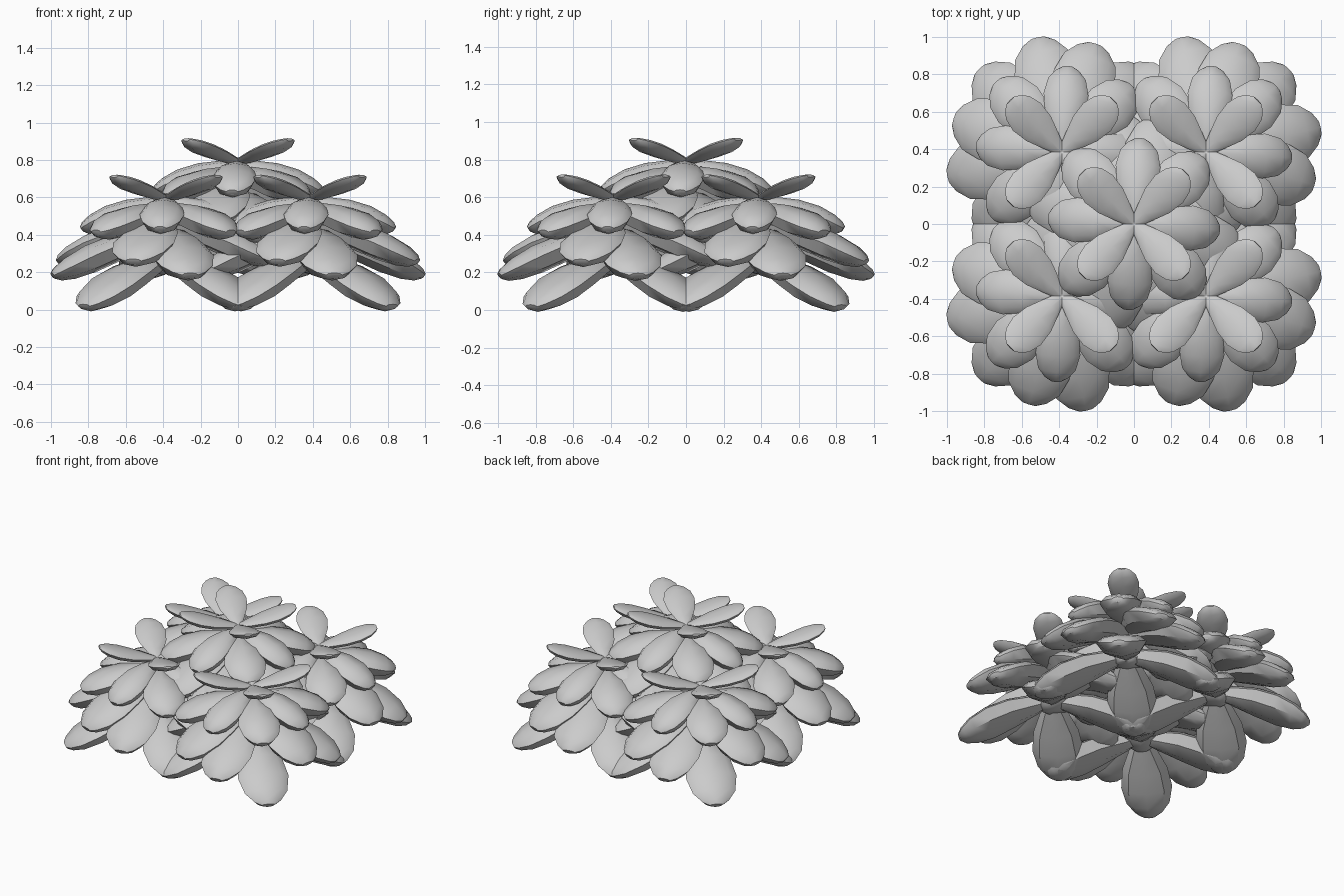
import bpy, bmesh, math
from mathutils import Vector

if "Cube" in bpy.data.objects:
    bpy.data.objects.remove(bpy.data.objects["Cube"])

# fullness along a leaf: (position, width, thickness)
OUTLINE = [(0.0, .22, .5), (.22, .56, .85), (.45, .88, 1.0), (.68, 1.0, 1.05),
           (.86, .84, .85), (.96, .52, .55), (1.0, .26, .25)]
SIDES = 8
KEEL = 1.8  # undersides are fuller than the tops

# tiers: start angle, base z, tip radius, tip z, half width, half thickness, bow
TIERS = [(45, .60, .39, .715, .105, .022, -.005),
         (86, .565, .455, .435, .12, .047, .035),
         (43, .53, .51, .415, .14, .05, .03),
         (73, .47, .60, .26, .17, .052, .035),
         (12, .42, .62, .185, .17, .052, .035),
         (45, .28, .62, .018, .17, .052, .035)]


def add_leaf(bm, origin, angle, z0, r, z1, hw, th, bow):
    out = Vector((math.cos(angle), math.sin(angle), 0))
    side = Vector((-math.sin(angle), math.cos(angle), 0))
    rings = []
    for t, w, k in OUTLINE:
        c = origin + out * (r * t) + Vector((0, 0, z0 + (z1 - z0) * t + bow * 4 * t * (1 - t)))
        slope = z1 - z0 + bow * 4 * (1 - 2 * t)
        normal = (Vector((0, 0, r)) - out * slope).normalized()
        ring = []
        for i in range(SIDES):
            a = 2 * math.pi * i / SIDES
            lift = th * k * math.sin(a) * (1 if i < SIDES / 2 else KEEL)
            ring.append(bm.verts.new(c + side * (hw * w * math.cos(a)) + normal * lift))
        rings.append(ring)
    for a, b in zip(rings, rings[1:]):
        for i in range(SIDES):
            j = (i + 1) % SIDES
            bm.faces.new((a[i], a[j], b[j], b[i]))
    bm.faces.new(rings[0][::-1])
    bm.faces.new(rings[-1])


def rosette(name, x, y, lift):
    bm = bmesh.new()
    for start, *shape in TIERS:
        for k in range(4):
            add_leaf(bm, Vector((x, y, lift)), math.radians(start + 90 * k), *shape)
    bmesh.ops.recalc_face_normals(bm, faces=bm.faces)
    me = bpy.data.meshes.new(name)
    bm.to_mesh(me)
    bm.free()
    ob = bpy.data.objects.new(name, me)
    bpy.context.collection.objects.link(ob)
    bpy.ops.object.select_all(action='DESELECT')
    ob.select_set(True)
    bpy.context.view_layer.objects.active = ob
    bpy.ops.object.shade_smooth_by_angle(angle=math.radians(40))


# four outer rosettes and a raised one in the middle
for sx, nx in ((-1, "left"), (1, "right")):
    for sy, ny in ((-1, "front"), (1, "back")):
        rosette(f"{ny}_{nx}_rosette", .385 * sx, .385 * sy, 0)
rosette("centre_rosette", 0, 0, .195)
